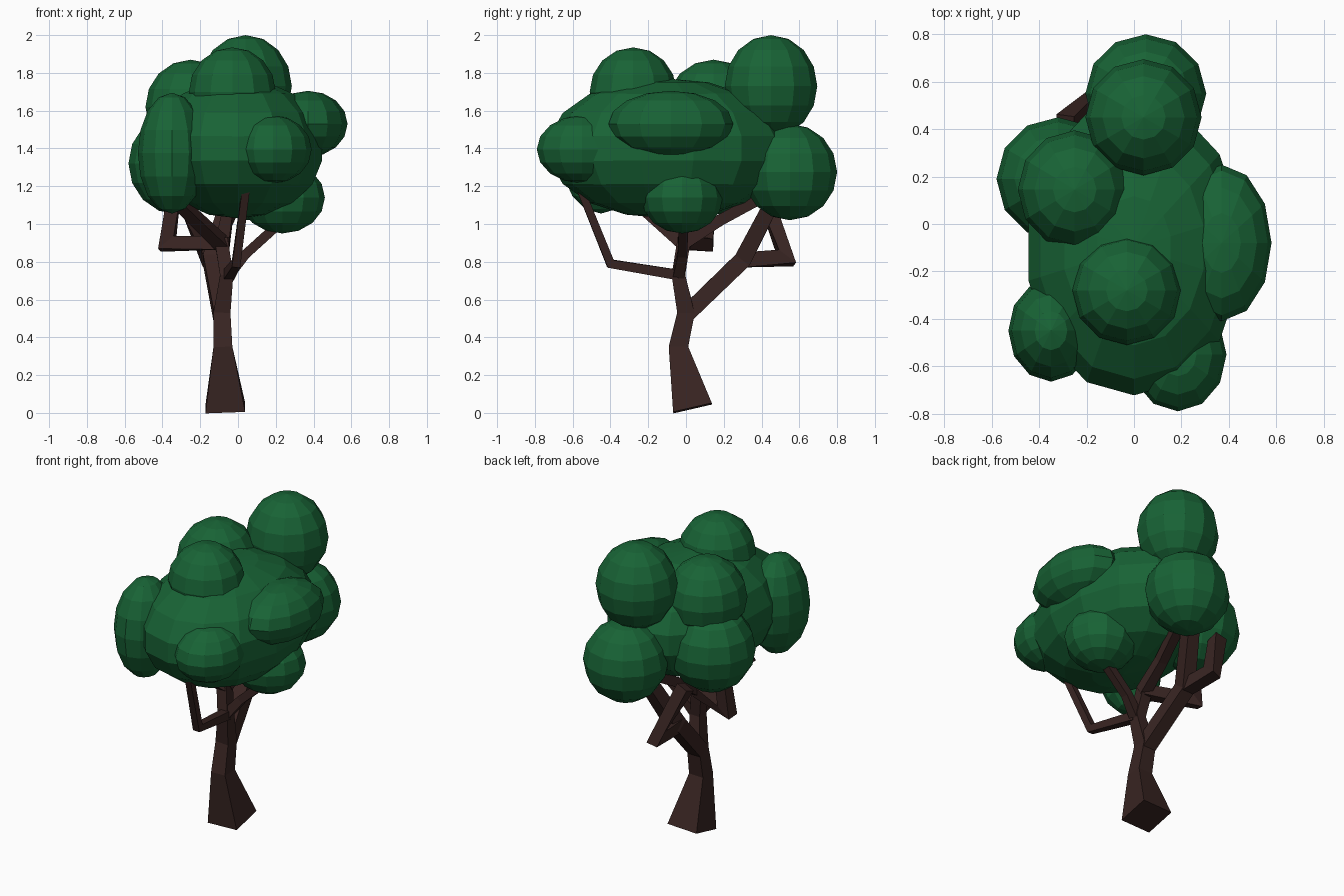
import bpy, bmesh, math
from mathutils import Vector, Matrix

if "Cube" in bpy.data.objects:
    bpy.data.objects.remove(bpy.data.objects["Cube"])


def material(name, color):
    m = bpy.data.materials.new(name)
    m.diffuse_color = (*color, 1)
    m.use_nodes = True
    m.node_tree.nodes["Principled BSDF"].inputs["Base Color"].default_value = m.diffuse_color
    return m


BARK = material("bark", (0.04, 0.018, 0.016))
LEAF = material("leaves", (0.009, 0.125, 0.036))


def finish(bm, name, mat):
    bmesh.ops.recalc_face_normals(bm, faces=bm.faces)
    me = bpy.data.meshes.new(name)
    bm.to_mesh(me)
    bm.free()
    me.materials.append(mat)
    ob = bpy.data.objects.new(name, me)
    bpy.context.collection.objects.link(ob)
    return ob


def limb(name, nodes):
    """Square tube through (x, y, z, half_width) nodes, mitred at the bends."""
    pts = [Vector(n[:3]) for n in nodes]
    segs = [(b - a).normalized() for a, b in zip(pts, pts[1:])]
    axes = (Vector((1, 0, 0)), Vector((0, 1, 0)))
    ref = min(axes, key=lambda a: sum(abs(s.dot(a)) for s in segs))
    bm = bmesh.new()
    rings = []
    for i, p in enumerate(pts):
        s0, s1 = segs[max(i - 1, 0)], segs[min(i, len(segs) - 1)]
        t = (s0 + s1).normalized()
        u = (ref - t * ref.dot(t)).normalized()
        v = t.cross(u) / max(t.dot(s0), 0.6)
        r = nodes[i][3]
        rings.append([bm.verts.new(p + r * (a * u + b * v))
                      for a, b in ((-1, -1), (1, -1), (1, 1), (-1, 1))])
    for a, b in zip(rings, rings[1:]):
        for k in range(4):
            bm.faces.new((a[k], a[k - 1], b[k - 1], b[k]))
    bm.faces.new(rings[0])
    bm.faces.new(rings[-1])
    return finish(bm, name, BARK)


def clump(name, center, radii, power=2.0, seg=12, rings=8):
    """Faceted leaf ball; a power above 2 makes it fuller at the corners."""
    bm = bmesh.new()
    bmesh.ops.create_uvsphere(bm, u_segments=seg, v_segments=rings, radius=1)
    for v in bm.verts:
        v.co /= sum(abs(c) ** power for c in v.co) ** (1 / power)
        v.co = Vector(c * r for c, r in zip(v.co, radii)) + Vector(center)
    return finish(bm, name, LEAF)


# Trunk and its upright continuation
limb("trunk", [(-0.067, 0.035, 0.025, 0.105), (-0.08, -0.04, 0.35, 0.05),
               (-0.085, 0.0, 0.53, 0.045), (-0.06, -0.04, 0.73, 0.035),
               (-0.09, -0.01, 0.92, 0.035)])
# Branches carrying the leaves
limb("front_branch", [(-0.05, -0.04, 0.73, 0.028), (-0.01, -0.40, 0.79, 0.022),
                      (0.05, -0.585, 1.25, 0.02)])
limb("right_branch", [(-0.05, -0.04, 0.73, 0.03), (0.04, -0.02, 0.84, 0.025),
                      (0.25, -0.01, 1.03, 0.025)])
limb("back_branch", [(-0.085, 0.0, 0.52, 0.045), (-0.14, 0.30, 0.81, 0.045),
                     (-0.05, 0.46, 1.12, 0.04)])
limb("back_elbow_branch", [(-0.14, 0.30, 0.81, 0.04), (-0.155, 0.53, 0.82, 0.035),
                           (-0.29, 0.42, 1.14, 0.04)])
limb("left_elbow_branch", [(-0.08, -0.01, 0.90, 0.035), (-0.375, 0.11, 0.895, 0.035),
                           (-0.34, 0.12, 1.15, 0.035)])
limb("left_front_branch", [(-0.08, -0.01, 0.89, 0.035), (-0.3, -0.25, 1.1, 0.03)])
limb("upper_back_branch", [(-0.08, -0.01, 0.90, 0.035), (-0.06, 0.18, 1.02, 0.03),
                           (0.0, 0.42, 1.15, 0.03)])

# Leaf crown
clump("main_crown", (0.0, -0.10, 1.40), (0.46, 0.63, 0.37), 2.1, 14, 9)
for name, c, r in (
    ("top_back_clump", (0.04, 0.45, 1.73), (0.245, 0.245, 0.27)),
    ("low_back_clump", (0.05, 0.55, 1.275), (0.255, 0.25, 0.255)),
    ("top_front_clump", (-0.03, -0.28, 1.70), (0.23, 0.23, 0.235)),
    ("top_left_clump", (-0.25, 0.145, 1.62), (0.24, 0.25, 0.25)),
    ("low_left_clump", (-0.32, 0.19, 1.32), (0.26, 0.26, 0.27)),
    ("front_left_clump", (-0.35, -0.45, 1.375), (0.18, 0.215, 0.32)),
    ("front_right_clump", (0.185, -0.55, 1.395), (0.205, 0.24, 0.18)),
    ("right_clump", (0.37, -0.08, 1.53), (0.21, 0.33, 0.175)),
    ("low_right_clump", (0.235, -0.02, 1.14), (0.225, 0.215, 0.19)),
):
    clump(name, c, r)
